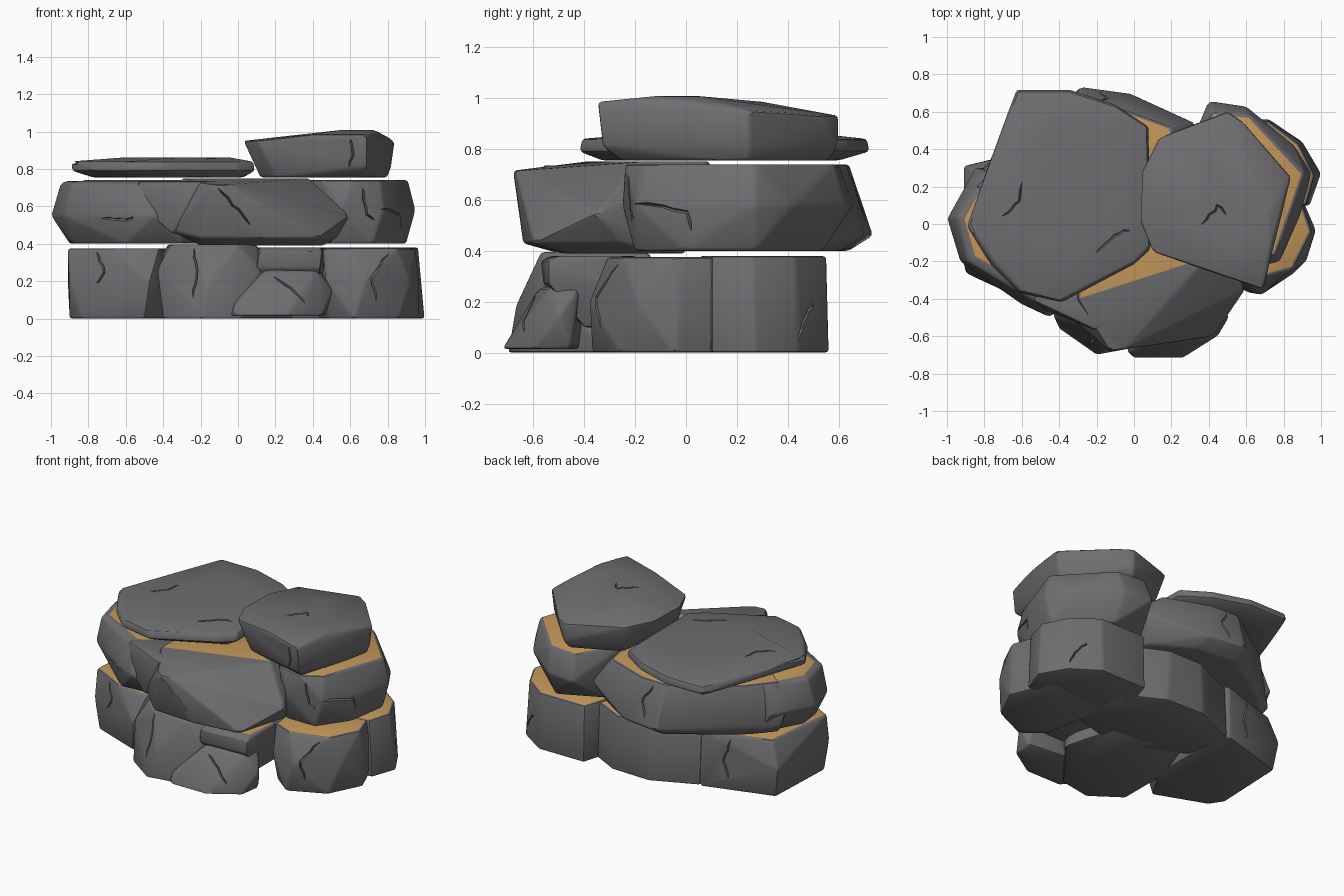
import bpy, bmesh, math, random
from mathutils import Vector
from mathutils.bvhtree import BVHTree

if "Cube" in bpy.data.objects:
    bpy.data.objects.remove(bpy.data.objects["Cube"])

random.seed(4)


def material(name, col):
    m = bpy.data.materials.new(name)
    m.diffuse_color = (*col, 1)
    m.use_nodes = True
    m.node_tree.nodes["Principled BSDF"].inputs["Base Color"].default_value = m.diffuse_color
    return m


STONE = material("grey_stone", (0.155, 0.155, 0.165))
SAND = material("ochre_sand", (0.55, 0.31, 0.10))


def ring(z, *xy):
    return [(x, y, z) for x, y in xy]


def rock(name, *rings, sand=True, width=0.014):
    """Chiselled stone: hull of outline rings, edges worn by a bevel."""
    bm = bmesh.new()
    for r in rings:
        for p in r:
            bm.verts.new(p)
    bmesh.ops.convex_hull(bm, input=bm.verts[:])
    bmesh.ops.delete(bm, geom=[v for v in bm.verts if not v.link_faces], context='VERTS')
    bmesh.ops.dissolve_limit(bm, angle_limit=math.radians(4), verts=bm.verts[:], edges=bm.edges[:])
    bmesh.ops.recalc_face_normals(bm, faces=bm.faces[:])
    edges = [e for e in bm.edges if e.calc_face_angle(0) > math.radians(12)]
    bmesh.ops.bevel(bm, geom=edges, offset=width, segments=2, profile=0.5,
                    affect='EDGES', clamp_overlap=True)
    bm.normal_update()
    for f in bm.faces:  # sand settles on level tops
        f.material_index = int(sand and f.normal.z > 0.997 and f.calc_area() > 0.004)
    me = bpy.data.meshes.new(name)
    bm.to_mesh(me)
    bm.free()
    me.materials.append(STONE)
    me.materials.append(SAND)
    ob = bpy.data.objects.new(name, me)
    bpy.context.collection.objects.link(ob)
    return ob


VIEWS = {'front': (lambda a, b: (a, -3, b), (0, 1, 0)),
         'right': (lambda a, b: (3, a, b), (-1, 0, 0)),
         'back': (lambda a, b: (a, 3, b), (0, -1, 0)),
         'top': (lambda a, b: (a, b, 3), (0, 0, -1))}


def crack(ob, view, *pts):
    """Cut a thin jagged groove along a path projected onto the stone."""
    me = ob.data
    tree = BVHTree.FromPolygons([v.co for v in me.vertices], [p.vertices for p in me.polygons])
    place, d = VIEWS[view]
    hits = []
    for i in range(len(pts) - 1):
        for k in range(4):
            a, b = (pts[i][j] + (pts[i + 1][j] - pts[i][j]) * k / 4
                    + random.uniform(-.007, .007) for j in (0, 1))
            co, n, _, _ = tree.ray_cast(Vector(place(a, b)), Vector(d))
            if co:
                hits.append((co, n))
    if len(hits) < 3:
        return
    bm = bmesh.new()
    loops = []
    for i, (co, n) in enumerate(hits):
        t = (hits[min(i + 1, len(hits) - 1)][0] - hits[max(i - 1, 0)][0]).normalized()
        s = t.cross(n).normalized()
        w = 0.3 if i in (0, len(hits) - 1) else 1
        loops.append([bm.verts.new(co + o * w) for o in (s * .006, n * .02, s * -.006, n * -.018)])
    for a, b in zip(loops, loops[1:]):
        for j in range(4):
            bm.faces.new((a[j], a[(j + 1) % 4], b[(j + 1) % 4], b[j]))
    bm.faces.new(loops[0])
    bm.faces.new(loops[-1])
    bmesh.ops.recalc_face_normals(bm, faces=bm.faces[:])
    cm = bpy.data.meshes.new("crack_cutter")
    bm.to_mesh(cm)
    bm.free()
    cm.materials.append(STONE)
    cut = bpy.data.objects.new("crack_cutter", cm)
    cut.hide_render = True
    bpy.context.collection.objects.link(cut)
    mod = ob.modifiers.new("crack", 'BOOLEAN')
    mod.operation, mod.solver, mod.object = 'DIFFERENCE', 'EXACT', cut
    dg = bpy.context.evaluated_depsgraph_get()
    new = bpy.data.meshes.new_from_object(ob.evaluated_get(dg))
    ob.modifiers.clear()
    if len(new.polygons) > 10:
        ob.data = new
    bpy.data.objects.remove(cut)


# bottom course
left_base = rock("left_base_stone",
    ring(0, (-.9, -.2), (-.84, -.29), (-.5, -.42), (-.36, -.2), (-.36, .35), (-.41, .43), (-.88, .29)),
    ring(.2, (-.9, -.26), (-.47, -.46), (-.91, .31)),
    ring(.375, (-.91, -.22), (-.66, -.35), (-.42, -.38), (-.3, .3), (-.42, .42), (-.85, .28)))
back_base = rock("back_base_stone",
    ring(0, (-.4, .42), (-.35, .1), (.1, -.1), (.45, .0), (.45, .4), (.18, .54), (-.1, .55)),
    ring(.37, (-.4, .40), (-.3, .1), (.1, -.1), (.45, .0), (.42, .4), (.15, .53), (-.1, .53)))
right_base = rock("right_base_stone",
    ring(0, (.48, -.26), (.62, -.37), (.86, -.26), (.97, -.04), (.85, .25), (.4, .2)),
    ring(.2, (.47, -.3), (.68, -.38), (.92, -.2), (.97, -.03)),
    ring(.375, (.46, -.25), (.6, -.31), (.85, -.24), (.95, -.04), (.85, .25), (.4, .2)))
right_back_base = rock("right_back_base_stone",
    ring(0, (.5, .05), (.94, .1), (1.0, .27), (.9, .44), (.72, .56), (.38, .56), (.3, .3)),
    ring(.38, (.5, .05), (.92, .1), (.965, .26), (.88, .43), (.72, .55), (.38, .55), (.3, .3)))
centre_base = rock("centre_base_stone",
    ring(0, (-.4, -.56), (-.2, -.70), (.02, -.66), (.3, -.3), (.2, .05), (-.3, .1), (-.4, -.2)),
    ring(.26, (-.43, -.5), (.12, -.55)), ring(.18, (-.16, -.67),),
    ring(.395, (-.25, -.55), (.0, -.57), (.1, -.45), (.1, -.15), (-.38, -.15), (-.36, -.45)),
    sand=False)
front_stone = rock("small_front_stone",
    ring(.015, (-.04, -.68), (.0, -.72), (.26, -.72), (.45, -.6), (.47, -.45), (.0, -.4)),
    ring(.15, (.51, -.5),), ring(.08, (-.02, -.68),),
    ring(.25, (.14, -.58), (.42, -.54), (.45, -.42), (.1, -.4)), ring(.275, (.2, -.5), (.4, -.47)),
    sand=False)
rock("front_ledge_stone",
    ring(.27, (.1, -.56), (.44, -.54), (.46, -.3), (.1, -.2)),
    ring(.1, (.15, -.4), (.42, -.4), (.42, -.1), (.1, -.1)),
    ring(.36, (.11, -.57), (.45, -.54)),
    ring(.38, (.12, -.53), (.44, -.5), (.46, -.25), (.1, -.2)))

# middle course
left_mid = rock("left_middle_stone",
    ring(.4, (-.9, .02), (-.88, -.14), (-.6, -.4), (-.3, -.38), (-.2, .2), (-.75, .3)),
    ring(.55, (-1.0, .03), (-.93, -.2), (-.6, -.43), (-.45, -.5), (-.85, .3)),
    ring(.72, (-.95, .04), (-.89, -.2), (-.52, -.42)),
    ring(.735, (-.92, .03), (-.86, -.18), (-.5, -.38), (-.2, -.2), (-.2, .2), (-.78, .28)))
back_mid = rock("back_middle_stone",
    ring(.4, (-.84, .2), (-.7, .36), (-.28, .64), (.02, .6), (.28, .45), (.3, .0), (-.5, -.1)),
    ring(.46, (-.88, .24), (-.28, .735), (-.02, .7)),
    ring(.56, (.33, .54), (-.9, .2)),
    ring(.74, (-.84, .2), (-.7, .37), (-.3, .64), (-.1, .63), (.2, .52), (.3, .0), (-.5, -.1)))
rock("wedge_stone",
    ring(.735, (-.54, -.41), (-.2, -.57), (-.1, -.5), (-.1, -.2), (-.4, -.2)),
    ring(.6, (-.53, -.44), (-.4, -.1)), ring(.45, (-.35, -.51), (-.25, -.3)), sand=False)
front_mid = rock("front_middle_stone",
    ring(.39, (-.2, -.5), (.36, -.47), (.46, -.1), (-.2, 0)),
    ring(.43, (-.2, -.62), (.1, -.64), (.43, -.6), (.53, -.25)),
    ring(.47, (-.36, -.48),), ring(.55, (.6, -.35),), ring(.715, (-.13, -.68), (-.05, -.67)),
    ring(.75, (-.3, -.40), (.0, -.36), (.38, -.19), (.3, .1), (-.3, 0)))
right_mid = rock("right_middle_stone",
    ring(.4, (.5, -.2), (.72, -.2), (.86, .0), (.9, .27), (.6, .54), (.3, .4)),
    ring(.58, (.55, -.25), (.78, -.2), (.89, .05), (.95, .27), (.86, .42), (.6, .63), (.4, .66)),
    ring(.74, (.45, -.2), (.62, -.24), (.76, -.16), (.84, .05), (.91, .27), (.62, .58), (.42, .6),
         (.25, .3), (.3, 0)))

# top course
slab = rock("top_slab",
    ring(.755, (-.55, -.3), (-.35, -.33), (.02, -.15), (.03, .45), (-.3, .6), (-.6, .58), (-.78, .0)),
    ring(.79, (-.89, -.02), (-.77, -.22), (-.62, -.37), (-.38, -.42), (-.0, -.22), (.09, -.14),
         (.08, .52), (-.1, .64), (-.34, .72), (-.63, .72), (-.76, .36)),
    ring(.84, (-.89, 0), (-.75, -.2), (-.6, -.36), (-.4, -.41), (-.25, -.3), (.0, -.2), (.08, -.12),
         (.07, .52), (-.1, .63), (-.35, .71), (-.62, .71), (-.75, .35)),
    ring(.862, (-.6, -.05), (-.3, -.15), (-.05, 0), (-.05, .4), (-.45, .5)),
    sand=False)
block = rock("top_block",
    ring(.755, (.12, -.06), (.2, -.14), (.66, -.26), (.77, .1), (.8, .25), (.55, .5), (.48, .56), (.18, .42)),
    ring(.81, (.69, -.33), (.82, .25), (.5, .6)),
    ring(.95, (.03, .02), (.04, .28), (.1, -.15), (.13, .46), (.84, .25)),
    ring(.93, (.5, .6), (.59, .54)),
    ring(.985, (.4, -.25), (.69, -.35), (.71, .2), (.3, -.1), (.4, .3)),
    ring(1.008, (.73, -.12), (.72, .05), (.55, -.1)), sand=False)

# cracks
for job in (
    (left_base, 'front', (-.75, .36), (-.72, .25), (-.76, .16)),
    (left_base, 'back', (-.6, .34), (-.56, .2), (-.6, .06)),
    (centre_base, 'front', (-.24, .37), (-.22, .22), (-.25, .08)),
    (front_stone, 'front', (.2, .22), (.3, .15), (.38, .06)),
    (right_base, 'front', (.8, .35), (.72, .22), (.74, .05)),
    (right_back_base, 'right', (.5, .2), (.46, .12), (.44, .03)),
    (left_mid, 'front', (-.72, .54), (-.6, .53), (-.54, .55)),
    (back_mid, 'back', (-.2, .7), (-.14, .6), (-.2, .48)),
    (front_mid, 'front', (-.1, .7), (.0, .58), (.08, .47)),
    (right_mid, 'right', (-.2, .59), (.0, .55), (.03, .45)),
    (right_mid, 'front', (.66, .7), (.68, .58), (.74, .5)),
    (slab, 'top', (-.7, .05), (-.62, .12), (-.6, .25)),
    (slab, 'top', (-.2, -.15), (-.1, -.06), (.0, -.02)),
    (block, 'top', (.36, .0), (.45, .1), (.5, .04)),
    (block, 'front', (.6, .96), (.62, .88), (.58, .8)),
):
    crack(*job)

# smooth worn edges, keep chisel edges crisp
for ob in bpy.context.collection.objects:
    ob.data.shade_smooth()
    ob.data.set_sharp_from_angle(angle=math.radians(30))
